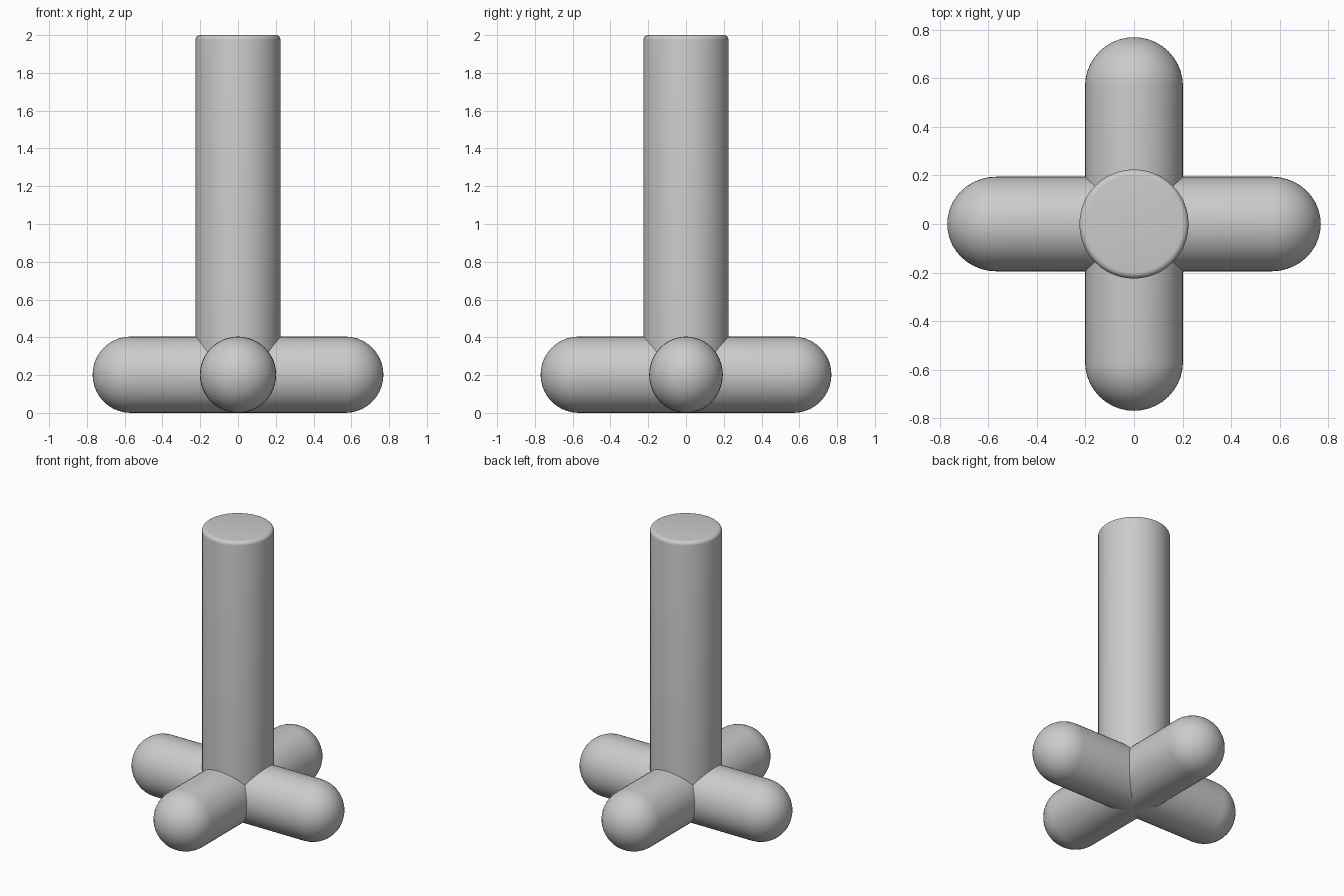
import bpy, bmesh
from math import sin, cos, pi, radians

if "Cube" in bpy.data.objects:
    bpy.data.objects.remove(bpy.data.objects["Cube"])

SIDES = 48


def lathe(name, profile, squash=1.0):
    """Revolve (radius, height) points about z; zero-radius ends become poles."""
    bm = bmesh.new()
    rings = []
    for r, z in profile:
        if r < 1e-6:
            rings.append([bm.verts.new((0, 0, z))])
        else:
            rings.append([bm.verts.new((r * squash * cos(2 * pi * i / SIDES),
                                        r * sin(2 * pi * i / SIDES), z))
                          for i in range(SIDES)])
    for a, b in zip(rings, rings[1:]):
        for i in range(SIDES):
            j = (i + 1) % SIDES
            if len(a) == 1:
                bm.faces.new((a[0], b[j], b[i]))
            elif len(b) == 1:
                bm.faces.new((a[i], a[j], b[0]))
            else:
                bm.faces.new((a[i], a[j], b[j], b[i]))
    for ring in (rings[0], rings[-1]):
        if len(ring) > 1:
            bm.faces.new(ring)
    bmesh.ops.recalc_face_normals(bm, faces=bm.faces)
    mesh = bpy.data.meshes.new(name)
    bm.to_mesh(mesh)
    bm.free()
    obj = bpy.data.objects.new(name, mesh)
    bpy.context.collection.objects.link(obj)
    bpy.context.view_layer.objects.active = obj
    obj.select_set(True)
    bpy.ops.object.shade_smooth_by_angle(angle=radians(40))
    obj.select_set(False)
    return obj


# Upright post with a small rounded top rim; its foot is buried in the legs
R, EDGE, TOP = 0.225, 0.025, 2.0
rim = [(R - EDGE + EDGE * cos(t * pi / 10), TOP - EDGE + EDGE * sin(t * pi / 10))
       for t in range(6)]
post = lathe("post", [(R, 0.2)] + rim)

# Two crossing round-ended bars form the four legs
LEG_R, HALF = 0.202, 0.77
cap = [(LEG_R * cos(t * pi / 20), HALF - LEG_R + LEG_R * sin(t * pi / 20))
       for t in range(11)]
capsule = [(r, -z) for r, z in reversed(cap)] + cap

side_legs = lathe("side_legs", capsule)
side_legs.rotation_euler = (0, pi / 2, 0)
side_legs.scale = (1, 0.965, 1)
side_legs.location.z = LEG_R

front_back_legs = lathe("front_back_legs", capsule)
front_back_legs.rotation_euler = (pi / 2, 0, 0)
front_back_legs.location.z = LEG_R
